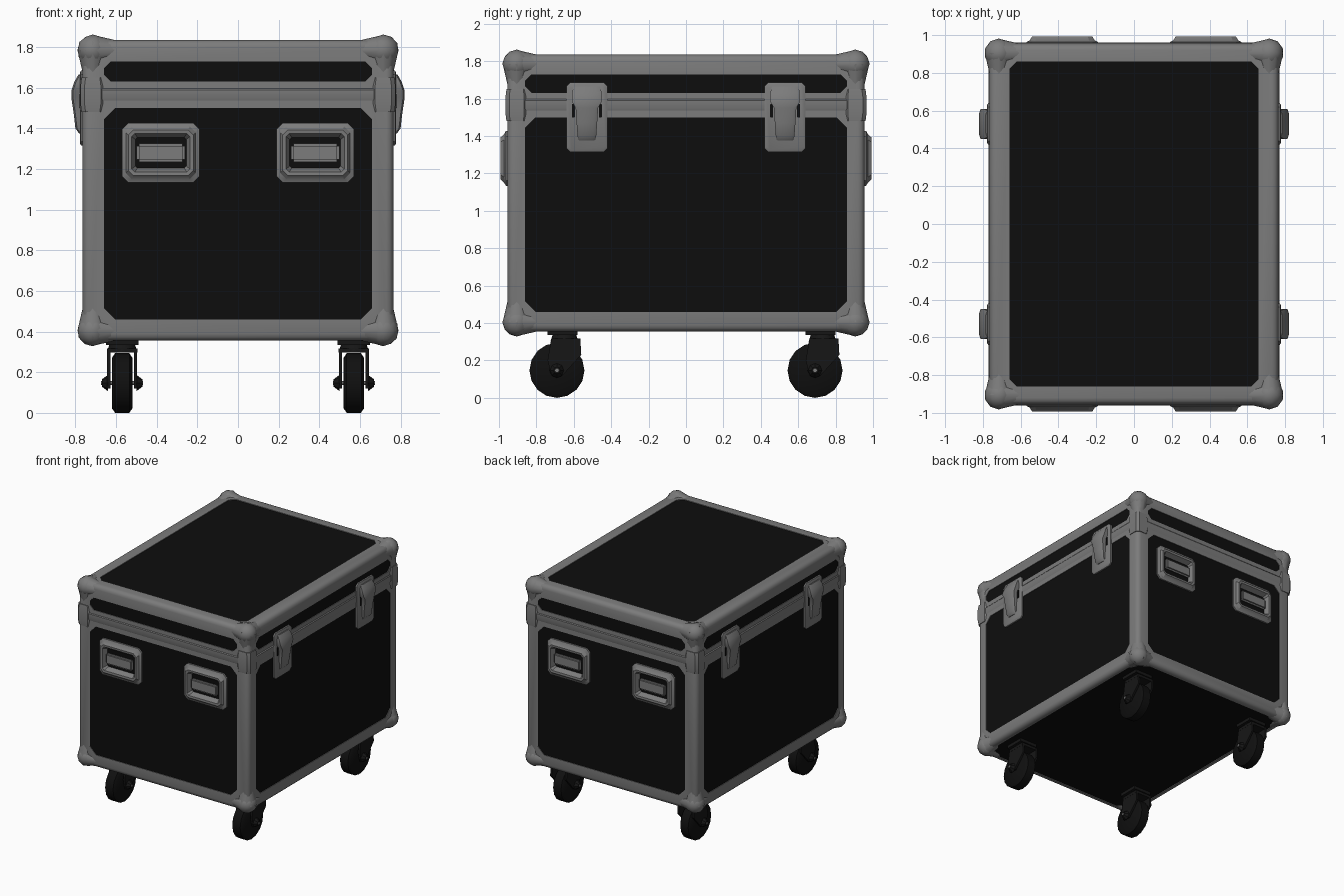
import bpy, bmesh, math
from mathutils import Vector, Matrix

if "Cube" in bpy.data.objects:
    bpy.data.objects.remove(bpy.data.objects["Cube"])


def material(name, r, g, b):
    m = bpy.data.materials.new(name)
    m.diffuse_color = (r, g, b, 1)
    m.use_nodes = True
    m.node_tree.nodes["Principled BSDF"].inputs["Base Color"].default_value = m.diffuse_color
    return m


METAL = material("grey_metal", 0.2, 0.2, 0.2)
PANEL = material("black_panel", 0.004, 0.004, 0.004)
RUBBER = material("black_rubber", 0.005, 0.005, 0.005)
FORK = material("dark_caster_steel", 0.008, 0.008, 0.008)

HX, HY, Z0, Z1 = 0.765, 0.955, 0.355, 1.835   # case half sizes, bottom, top


def finish(bm, name, mat, smooth=35):
    bmesh.ops.recalc_face_normals(bm, faces=bm.faces)
    me = bpy.data.meshes.new(name)
    bm.to_mesh(me)
    bm.free()
    ob = bpy.data.objects.new(name, me)
    bpy.context.collection.objects.link(ob)
    me.materials.append(mat)
    bpy.ops.object.select_all(action='DESELECT')
    ob.select_set(True)
    bpy.context.view_layer.objects.active = ob
    if smooth:
        bpy.ops.object.shade_smooth_by_angle(angle=math.radians(smooth))
    return ob


def loft(bm, axis, cu, cv, rings):
    """Stack chamfered rectangles (hu, hv, chamfer, distance) along an axis."""
    prev = first = None
    for hu, hv, c, d in rings:
        pts = [(hu - c, -hv), (hu, -hv + c), (hu, hv - c), (hu - c, hv),
               (-hu + c, hv), (-hu, hv - c), (-hu, -hv + c), (-hu + c, -hv)]
        loop = []
        for u, v in pts:
            co = [cu + u, cv + v]
            co.insert(axis, d)
            loop.append(bm.verts.new(co))
        if prev:
            for i in range(8):
                j = (i + 1) % 8
                bm.faces.new((prev[i], prev[j], loop[j], loop[i]))
        else:
            first = loop
        prev = loop
    bm.faces.new(first)
    bm.faces.new(prev)


def box(bm, x0, x1, y0, y1, z0, z1):
    m = Matrix.Translation(((x0 + x1) / 2, (y0 + y1) / 2, (z0 + z1) / 2)) @ \
        Matrix.Diagonal((x1 - x0, y1 - y0, z1 - z0, 1))
    return bmesh.ops.create_cube(bm, size=1, matrix=m)["verts"]


def rod(bm, a, b, r0, r1, n=12):
    a, b = Vector(a), Vector(b)
    d = b - a
    rot = d.to_track_quat('Z', 'Y').to_matrix().to_4x4()
    bmesh.ops.create_cone(bm, cap_ends=True, segments=n, radius1=r0, radius2=r1,
                          depth=d.length, matrix=Matrix.Translation((a + b) / 2) @ rot)


# Panel openings: axis, surface position, centre u/v, half sizes, chamfer
panels = [("top_panel", 2, Z1, 0, 0, 0.66, 0.86, 0.04),
          ("bottom_panel", 2, Z0, 0, 0, 0.715, 0.905, 0.04)]
for s, a, b in ((-1, "front", "left"), (1, "back", "right")):
    panels += [(a + "_panel", 1, s * HY, 0, 0.98, 0.66, 0.52, 0.055),
               (a + "_lid_panel", 1, s * HY, 0, 1.68, 0.66, 0.05, 0.035),
               (b + "_panel", 0, s * HX, 0, 0.98, 0.86, 0.52, 0.055),
               (b + "_lid_panel", 0, s * HX, 0, 1.68, 0.86, 0.05, 0.035)]

# Metal case with rounded edges and recessed openings
bm = bmesh.new()
box(bm, -HX, HX, -HY, HY, Z0, Z1)
bmesh.ops.bevel(bm, geom=bm.edges[:], offset=0.035, segments=3, profile=0.5, affect='EDGES')
case = finish(bm, "case_frame", METAL, 0)
bm = bmesh.new()
for _, ax, d, cu, cv, hu, hv, c in panels:
    out = -1 if (d < 0 or d == Z0) else 1
    loft(bm, ax, cu, cv, [(hu, hv, c, d - out * 0.01), (hu, hv, c, d + out * 0.02)])
cutter = finish(bm, "opening_cutter", METAL, 0)
cutter.hide_render = True
mod = case.modifiers.new("openings", 'BOOLEAN')
mod.operation, mod.solver, mod.object = 'DIFFERENCE', 'EXACT', cutter
case.select_set(True)
bpy.context.view_layer.objects.active = case
bpy.ops.object.modifier_apply(modifier=mod.name)
bpy.data.objects.remove(cutter)
bpy.ops.object.shade_smooth_by_angle(angle=math.radians(35))

# Black panels lying in the openings
for name, ax, d, cu, cv, hu, hv, c in panels:
    out = -1 if (d < 0 or d == Z0) else 1
    bm = bmesh.new()
    loft(bm, ax, cu, cv, [(hu, hv, c, d - out * 0.012), (hu, hv, c, d - out * 0.005)])
    finish(bm, name, PANEL, 0)

# Lid seam rail and its corner caps
bm = bmesh.new()
loft(bm, 2, 0, 0, [(HX - .01, HY - .01, .03, 1.52), (HX + .005, HY + .005, .03, 1.545),
                   (HX + .005, HY + .005, .03, 1.59), (HX - .01, HY - .01, .03, 1.61)])
for sx in (-1, 1):
    for sy in (-1, 1):
        loft(bm, 2, sx * 0.715, sy * 0.905,
             [(.055, .055, .02, 1.48), (.06, .06, .02, 1.52), (.06, .06, .02, 1.61),
              (.055, .055, .02, 1.65)])
finish(bm, "lid_seam_rail", METAL)

# Ball corners flaring into the edges
bm = bmesh.new()
for sx in (-1, 1):
    for sy in (-1, 1):
        for z, sz in ((0.405, -1), (1.785, 1)):
            p = Vector((sx * 0.715, sy * 0.905, z))
            bmesh.ops.create_icosphere(bm, subdivisions=2, radius=0.077,
                                       matrix=Matrix.Translation(p))
            for d in (Vector((-sx, 0, 0)), Vector((0, -sy, 0)), Vector((0, 0, -sz))):
                rod(bm, p, p + d * 0.13, 0.075, 0.045)
finish(bm, "ball_corners", METAL, 50)

# Recessed handles on front and back
for s, side in ((-1, "front"), (1, "back")):
    for cx, lr in ((-0.38, "left"), (0.38, "right")):
        bm = bmesh.new()
        loft(bm, 1, cx, 1.28,
             [(.19, .147, .03, s * .94), (.19, .147, .03, s * .963), (.172, .13, .03, s * .972),
              (.16, .112, .025, s * .992), (.143, .095, .015, s * .99),
              (.125, .075, .01, s * .949)])
        finish(bm, f"{side}_{lr}_handle_dish", METAL, 25)
        # sprung grip with end arms
        bm = bmesh.new()
        y = sorted((s * .955, s * .986))
        box(bm, cx - .12, cx + .12, y[0], y[1], 1.235, 1.325)
        bmesh.ops.bevel(bm, geom=bm.edges[:], offset=.012, segments=2, affect='EDGES')
        finish(bm, f"{side}_{lr}_handle_grip", METAL)
        bm = bmesh.new()
        loft(bm, 1, cx, 1.342, [(.115, .008, .002, s * .948), (.115, .008, .002, s * .953)])
        finish(bm, f"{side}_{lr}_handle_gap", PANEL, 0)

# Latches on both long sides
for s, side in ((-1, "left"), (1, "right")):
    for cy, fb in ((-0.53, "front"), (0.53, "rear")):
        bm = bmesh.new()
        loft(bm, 0, cy, 1.5, [(.11, .185, .02, s * .75), (.11, .185, .02, s * .772),
                              (.1, .175, .02, s * .778)])
        finish(bm, f"{side}_{fb}_latch_plate", METAL)
        bm = bmesh.new()
        # lever outline: height, reach, half width
        rows = [(1.375, .782, .045), (1.40, .80, .05), (1.47, .808, .055), (1.55, .82, .06),
                (1.585, .82, .08), (1.63, .805, .08), (1.665, .785, .07)]
        prev = None
        for z, x, w in rows:
            ring = [bm.verts.new((s * xx, cy + yy, z)) for xx, yy in
                    ((.77, -w), (x - .008, -w), (x, -w * .7), (x, w * .7), (x - .008, w), (.77, w))]
            if prev:
                for i in range(6):
                    j = (i + 1) % 6
                    bm.faces.new((prev[i], prev[j], ring[j], ring[i]))
            else:
                bm.faces.new(ring)
            prev = ring
        bm.faces.new(prev)
        finish(bm, f"{side}_{fb}_latch_lever", METAL, 30)
        bm = bmesh.new()
        for k in (-1, 1):
            loft(bm, 0, cy + k * .072, 1.535, [(.008, .035, .002, s * .776), (.008, .035, .002, s * .781)])
        finish(bm, f"{side}_{fb}_latch_gap", PANEL, 0)

# Swivel casters
for cx, lr in ((-0.57, "left"), (0.57, "right")):
    for cy, fb in ((-0.69, "front"), (0.69, "rear")):
        zc = 0.147
        bm = bmesh.new()
        for x0, x1, r0, r1 in ((-.05, -.035, .125, .147), (-.035, .035, .147, .147),
                               (.035, .05, .147, .125)):
            rod(bm, (cx + x0, cy, zc), (cx + x1, cy, zc), r0, r1, 16)
        finish(bm, f"{lr}_{fb}_wheel", RUBBER)
        bm = bmesh.new()
        box(bm, cx - .08, cx + .08, cy - .05, cy + .11, .335, .365)
        rod(bm, (cx, cy + .04, .30), (cx, cy + .04, .345), .075, .06, 12)
        box(bm, cx - .075, cx + .075, cy - .03, cy + .125, .296, .318)
        for k in (-1, 1):
            prof = [(-.03, .12), (.03, .12), (.13, .23), (.125, .318), (-.03, .318), (-.05, .2)]
            a = [bm.verts.new((cx + k * .058, cy + y, z)) for y, z in prof]
            b = [bm.verts.new((cx + k * .074, cy + y, z)) for y, z in prof]
            bm.faces.new(a)
            bm.faces.new(b)
            for i in range(6):
                j = (i + 1) % 6
                bm.faces.new((a[i], a[j], b[j], b[i]))
            rod(bm, (cx + k * .07, cy, zc), (cx + k * .1, cy, zc), .04, .018, 8)
        finish(bm, f"{lr}_{fb}_caster_fork", FORK, 30)
        bm = bmesh.new()
        rod(bm, (cx - .103, cy, zc), (cx + .103, cy, zc), .01, .01, 8)
        finish(bm, f"{lr}_{fb}_axle", METAL)
